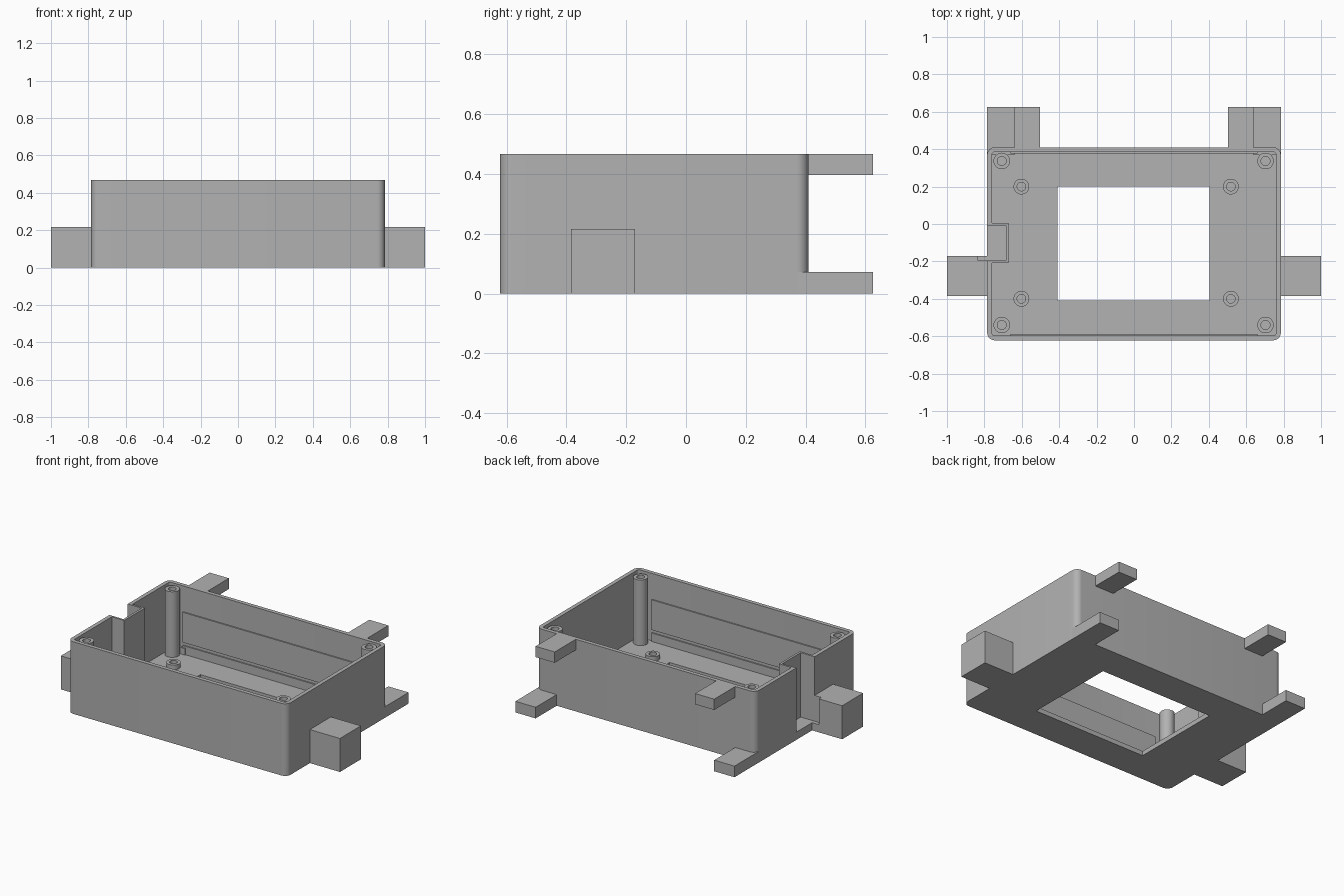
import bpy
import bmesh
from math import sin, cos, pi

scene = bpy.context.scene
default = bpy.data.objects.get("Cube")
if default:
    bpy.data.objects.remove(default, do_unlink=True)

grey = bpy.data.materials.new("plain grey")
grey.use_nodes = True
colour = (0.445, 0.445, 0.445, 1)
grey.diffuse_color = colour
grey.node_tree.nodes["Principled BSDF"].inputs["Base Color"].default_value = colour

TOP = 0.467
FLOOR = 0.03
SIDE, FRONT, BACK = 0.785, -0.622, 0.41
WALL = 0.026


def finish(name, bm):
    bmesh.ops.recalc_face_normals(bm, faces=bm.faces)
    mesh = bpy.data.meshes.new(name)
    bm.to_mesh(mesh)
    bm.free()
    mesh.materials.append(grey)
    obj = bpy.data.objects.new(name, mesh)
    scene.collection.objects.link(obj)
    return obj


def prism(name, outline, z0, z1):
    bm = bmesh.new()
    face = bm.faces.new([bm.verts.new((x, y, z0)) for x, y in outline])
    ext = bmesh.ops.extrude_face_region(bm, geom=[face])
    for v in ext["geom"]:
        if isinstance(v, bmesh.types.BMVert):
            v.co.z = z1
    return finish(name, bm)


def box(name, x0, x1, y0, y1, z0, z1):
    return prism(name, [(x0, y0), (x1, y0), (x1, y1), (x0, y1)], z0, z1)


def rounded_box(name, x0, x1, y0, y1, z0, z1, r, steps=8):
    centres = [(x1 - r, y1 - r), (x0 + r, y1 - r), (x0 + r, y0 + r), (x1 - r, y0 + r)]
    outline = []
    for q, (cx, cy) in enumerate(centres):
        for i in range(steps + 1):
            a = (q + i / steps) * pi / 2
            outline.append((cx + r * cos(a), cy + r * sin(a)))
    return prism(name, outline, z0, z1)


def cut(obj, cutter):
    mod = obj.modifiers.new("cut", "BOOLEAN")
    mod.operation = "DIFFERENCE"
    mod.solver = "EXACT"
    mod.object = cutter
    bpy.ops.object.select_all(action="DESELECT")
    bpy.context.view_layer.objects.active = obj
    obj.select_set(True)
    bpy.ops.object.modifier_apply(modifier=mod.name)


def smooth(obj):
    bpy.ops.object.select_all(action="DESELECT")
    bpy.context.view_layer.objects.active = obj
    obj.select_set(True)
    bpy.ops.object.shade_smooth_by_angle()


def hollow_post(name, x, y, z0, z1, outer, inner, hole_z, sides=28):
    # Lathe a cylinder with a blind screw hole in its top
    bm = bmesh.new()
    rings = []
    for r, z in [(outer, z0), (outer, z1), (inner, z1), (inner, hole_z)]:
        rings.append([bm.verts.new((x + r * cos(2 * pi * i / sides),
                                    y + r * sin(2 * pi * i / sides), z))
                      for i in range(sides)])
    for a, b in zip(rings, rings[1:]):
        for i in range(sides):
            j = (i + 1) % sides
            bm.faces.new((a[i], a[j], b[j], b[i]))
    bm.faces.new(rings[0])
    bm.faces.new(rings[-1])
    smooth(finish(name, bm))


# Open case with a window in its floor
case = rounded_box("case_shell", -SIDE, SIDE, FRONT, BACK, 0, TOP, 0.04)
cavity = rounded_box("cavity_cutter", -SIDE + WALL, SIDE - WALL,
                     FRONT + WALL, BACK - WALL, FLOOR, 1, 0.012)
window = box("window_cutter", -0.41, 0.405, -0.41, 0.2, -1, 1)
recess = box("recess_cutter", -0.835, -0.685, -0.195, -0.008, 0.05, 1)
for cutter in (cavity, window, recess):
    cut(case, cutter)
smooth(case)

# Recessed pocket in one side wall
pocket = box("side_pocket", -0.77, -0.67, -0.208, 0.005, 0.01, TOP)
cut(pocket, recess)

# Side lugs, one notched by the pocket
right_lug = box("right_lug", -1, -SIDE + 0.01, -0.385, -0.17, 0, 0.217)
cut(right_lug, recess)
box("left_lug", SIDE - 0.01, 1, -0.385, -0.17, 0, 0.217)

# Helpers are no longer needed once the cuts are applied
for cutter in (cavity, window, recess):
    bpy.data.objects.remove(cutter, do_unlink=True)

# Staggered upper and lower tabs on the back
for s, label in ((-1, "right"), (1, "left")):
    lo, hi = sorted((s * 0.64, s * SIDE))
    box(label + "_lower_tab", lo, hi, 0.37, 0.625, 0, 0.072)
    lo, hi = sorted((s * 0.503, s * 0.64))
    box(label + "_upper_tab", lo, hi, BACK - 0.01, 0.625, 0.397, TOP)

# Tall corner screw posts
for x in (-0.707, 0.703):
    for y in (-0.54, 0.337):
        hollow_post("corner_post", x, y, 0.02, 0.455, 0.044, 0.024, 0.3)

# Short standoffs around the window
for x in (-0.602, 0.518):
    for y in (-0.4, 0.2):
        hollow_post("standoff", x, y, 0.02, 0.06, 0.042, 0.023, 0.031)

# Raised inner panels with a narrow groove beneath
for label, y0, y1 in (("front", FRONT + 0.01, FRONT + WALL + 0.008),
                      ("back", BACK - WALL - 0.008, BACK - 0.01)):
    box(label + "_inner_panel", -0.66, 0.66, y0, y1, 0.105, 0.3)
    box(label + "_inner_strip", -0.66, 0.66, y0, y1, 0.02, 0.085)
